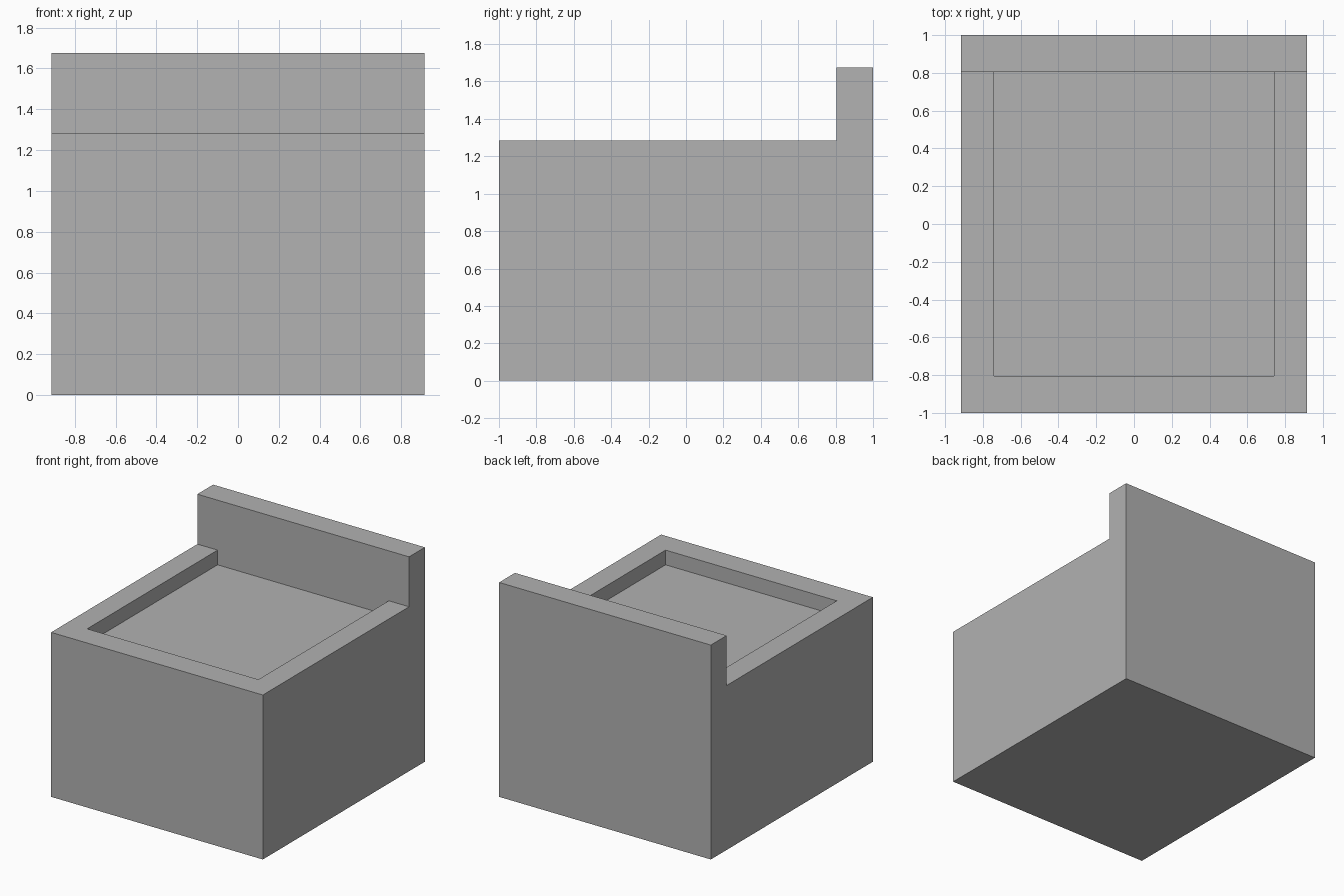
import bpy
import bmesh

cube = bpy.data.objects.get("Cube")
if cube:
    bpy.data.objects.remove(cube, do_unlink=True)

HALF_W, HALF_D = 0.915, 1.0
RIM_Z, BACK_Z, FLOOR_Z = 1.285, 1.675, 1.17
INNER_X, INNER_Y = 0.74, 0.805

grey = bpy.data.materials.new("plain_grey")
grey.use_nodes = True
colour = (0.445, 0.445, 0.445, 1)
grey.diffuse_color = colour
grey.node_tree.nodes["Principled BSDF"].inputs["Base Color"].default_value = colour


def extrude_profile(name, profile, half_width):
    """Sweep a side profile of (y, z) points across the width."""
    bm = bmesh.new()
    face = bm.faces.new([bm.verts.new((-half_width, y, z)) for y, z in profile])
    swept = bmesh.ops.extrude_face_region(bm, geom=[face])["geom"]
    verts = [v for v in swept if isinstance(v, bmesh.types.BMVert)]
    bmesh.ops.translate(bm, verts=verts, vec=(2 * half_width, 0, 0))
    bmesh.ops.recalc_face_normals(bm, faces=bm.faces)
    mesh = bpy.data.meshes.new(name)
    bm.to_mesh(mesh)
    bm.free()
    mesh.materials.append(grey)
    obj = bpy.data.objects.new(name, mesh)
    bpy.context.collection.objects.link(obj)
    return obj


# Armchair body: solid block with a raised backrest
body = extrude_profile("armchair_body", [
    (-HALF_D, 0), (HALF_D, 0), (HALF_D, BACK_Z),
    (INNER_Y, BACK_Z), (INNER_Y, RIM_Z), (-HALF_D, RIM_Z)], HALF_W)

# Seat recess, bounded by the arms, front rim and backrest
cutter = extrude_profile("seat_recess_cutter", [
    (-INNER_Y, FLOOR_Z), (INNER_Y, FLOOR_Z),
    (INNER_Y, BACK_Z - 0.1), (-INNER_Y, BACK_Z - 0.1)], INNER_X)
cutter.hide_render = True

recess = body.modifiers.new("seat_recess", 'BOOLEAN')
recess.operation = 'DIFFERENCE'
recess.solver = 'EXACT'
recess.object = cutter
bpy.context.view_layer.objects.active = body
bpy.ops.object.modifier_apply(modifier=recess.name)
bpy.data.objects.remove(cutter, do_unlink=True)
